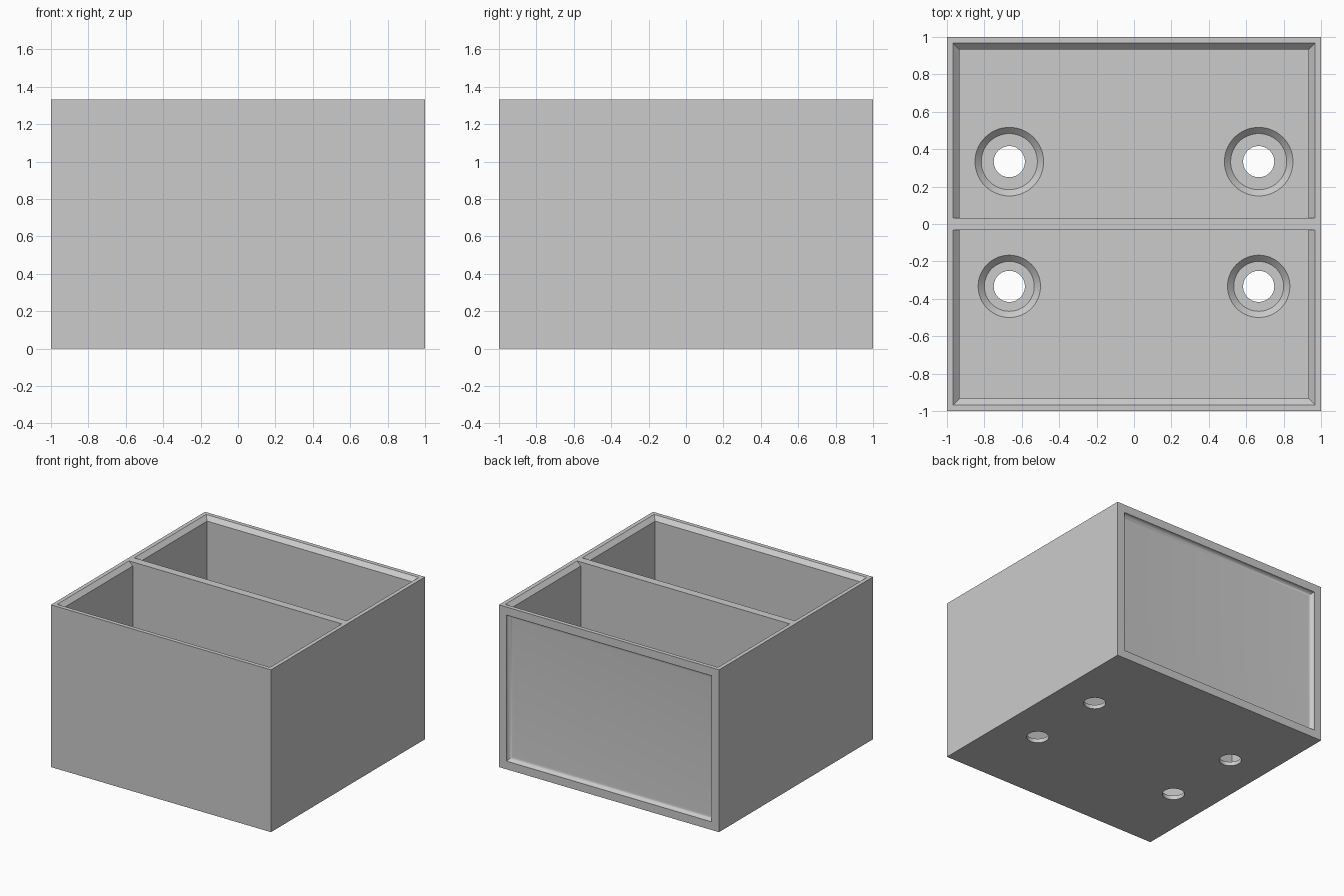
import bpy
import bmesh
import math

if "Cube" in bpy.data.objects:
    bpy.data.objects.remove(bpy.data.objects["Cube"], do_unlink=True)

U = 1 / 30            # basic step: half a wall thickness
H = 40 * U            # box height
WALL = 2 * U
EPS = 0.01

grey = bpy.data.materials.new("plain grey")
grey.use_nodes = True
grey.diffuse_color = (0.6, 0.6, 0.6, 1)
grey.node_tree.nodes["Principled BSDF"].inputs["Base Color"].default_value = grey.diffuse_color


def loft(name, rings):
    """Closed solid through a stack of rings with equal point counts."""
    bm = bmesh.new()
    loops = [[bm.verts.new(p) for p in ring] for ring in rings]
    n = len(loops[0])
    for a, b in zip(loops, loops[1:]):
        for i in range(n):
            j = (i + 1) % n
            bm.faces.new((a[i], a[j], b[j], b[i]))
    bm.faces.new(loops[0][::-1])
    bm.faces.new(loops[-1])
    bmesh.ops.recalc_face_normals(bm, faces=bm.faces)
    mesh = bpy.data.meshes.new(name)
    bm.to_mesh(mesh)
    bm.free()
    mesh.materials.append(grey)
    obj = bpy.data.objects.new(name, mesh)
    bpy.context.scene.collection.objects.link(obj)
    return obj


def rect(x, y0, y1, z):
    return [(-x, y0, z), (x, y0, z), (x, y1, z), (-x, y1, z)]


def circle(cx, cy, r, z, n=64):
    return [(cx + r * math.cos(math.tau * i / n), cy + r * math.sin(math.tau * i / n), z)
            for i in range(n)]


box = loft("divided_box", [rect(1, -1, 1, 0), rect(1, -1, 1, H)])
cutters = []

# Two compartments with a chamfered outer rim, either side of the divider
for side in (-1, 1):
    rings = []
    for z, grow in ((WALL, 0), (H - U, 0), (H + EPS, U + EPS)):
        edge = 1 - WALL + grow
        y0, y1 = sorted((side * U, side * edge))
        rings.append(rect(edge, y0, y1, z))
    cutters.append(loft("compartment_cutter", rings))

# Countersunk screw holes, the back pair slightly larger
for cy, seat in ((-10 * U, 4 * U), (10 * U, 4.5 * U)):
    for cx in (-20 * U, 20 * U):
        profile = ((2.5 * U, -0.1), (2.5 * U, U), (seat, U), (seat + U + EPS, WALL + EPS))
        cutters.append(loft("screw_hole_cutter", [circle(cx, cy, r, z) for r, z in profile]))

# Shallow back panel recess with a concave fillet around its edge
steps = [(0, -EPS)]
for i in range(9):
    t = math.pi / 2 * i / 8
    steps.append((U * (1 - math.cos(t)), U * math.sin(t)))
rings = []
for inset, depth in steps:
    x, low, high, y = 1 - WALL - inset, WALL + inset, H - WALL - inset, 1 - depth
    rings.append([(-x, y, low), (x, y, low), (x, y, high), (-x, y, high)])
cutters.append(loft("back_recess_cutter", rings))

# Cut everything out and bake the result
for cutter in cutters:
    cutter.hide_render = True
    mod = box.modifiers.new(cutter.name, 'BOOLEAN')
    mod.operation = 'DIFFERENCE'
    mod.solver = 'EXACT'
    mod.object = cutter
bpy.context.view_layer.update()
baked = bpy.data.meshes.new_from_object(box.evaluated_get(bpy.context.evaluated_depsgraph_get()))
box.modifiers.clear()
box.data = baked
for cutter in cutters:
    bpy.data.objects.remove(cutter, do_unlink=True)

bpy.ops.object.select_all(action='DESELECT')
box.select_set(True)
bpy.context.view_layer.objects.active = box
bpy.ops.object.shade_smooth_by_angle(angle=math.radians(30))
